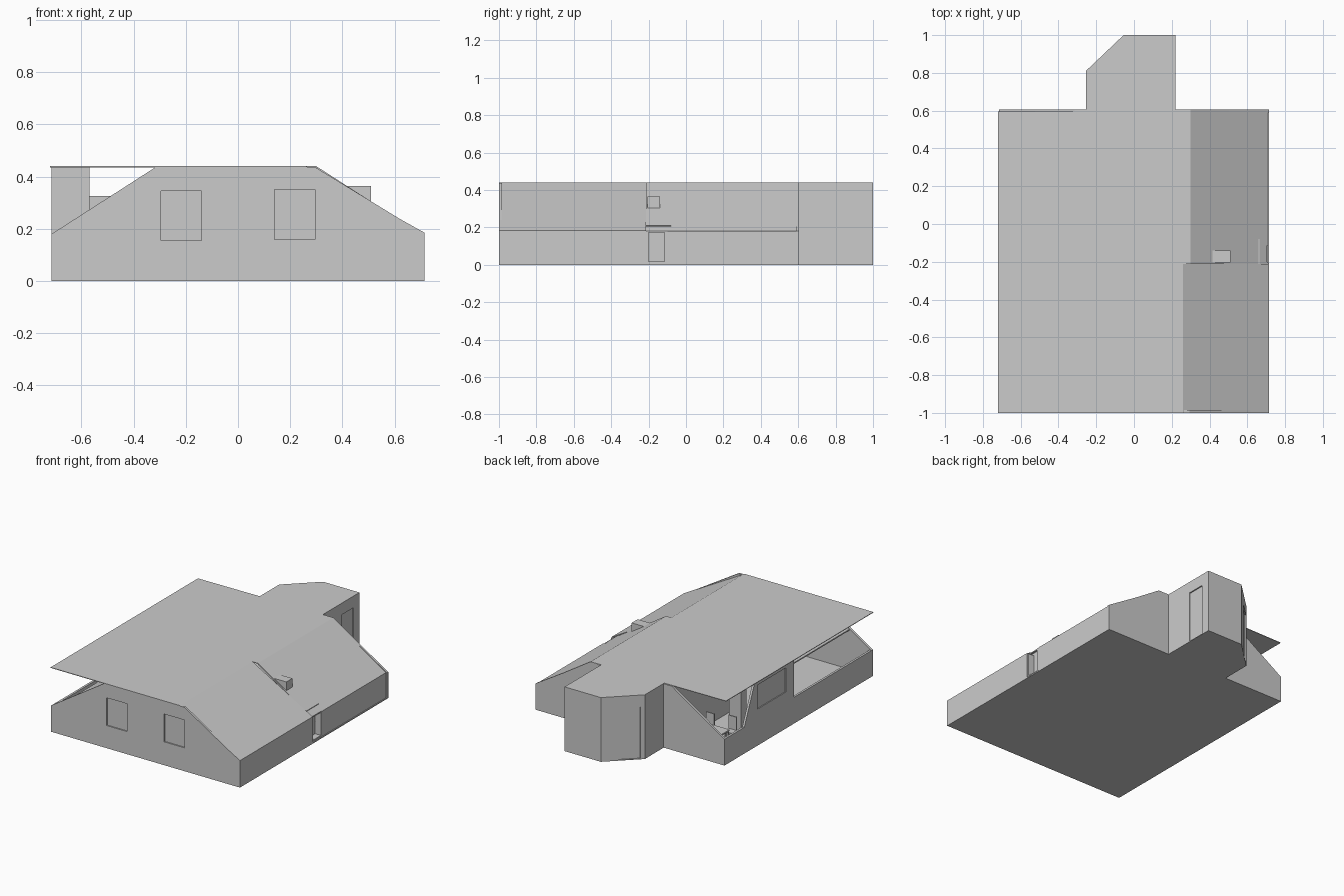
import bpy, bmesh, math
from mathutils import Vector

if "Cube" in bpy.data.objects:
    bpy.data.objects.remove(bpy.data.objects["Cube"], do_unlink=True)

grey = bpy.data.materials.new("plain_grey")
grey.use_nodes = True
grey.diffuse_color = (0.6, 0.6, 0.6, 1)
grey.node_tree.nodes["Principled BSDF"].inputs["Base Color"].default_value = (0.6, 0.6, 0.6, 1)


def prism(name, pts, axis, a, b):
    """Extrude a 2D outline along an axis; outline uses the other two axes in order."""
    def place(p, t):
        return {"x": (t, p[0], p[1]), "y": (p[0], t, p[1]), "z": (p[0], p[1], t)}[axis]
    bm = bmesh.new()
    face = bm.faces.new([bm.verts.new(place(p, a)) for p in pts])
    ext = bmesh.ops.extrude_face_region(bm, geom=[face])
    shift = Vector(place((0, 0), b - a))
    bmesh.ops.translate(bm, vec=shift, verts=[v for v in ext["geom"] if isinstance(v, bmesh.types.BMVert)])
    bmesh.ops.recalc_face_normals(bm, faces=bm.faces)
    mesh = bpy.data.meshes.new(name)
    bm.to_mesh(mesh)
    bm.free()
    mesh.materials.append(grey)
    ob = bpy.data.objects.new(name, mesh)
    bpy.context.collection.objects.link(ob)
    return ob


def box(name, x, y, z):
    return prism(name, [(x[0], y[0]), (x[1], y[0]), (x[1], y[1]), (x[0], y[1])], "z", *z)


def cut(ob, cutter):
    cutter.hide_render = True
    cutter.hide_viewport = True
    cutter.display_type = "WIRE"
    mod = ob.modifiers.new("recess", "BOOLEAN")
    mod.operation = "DIFFERENCE"
    mod.solver = "EXACT"
    mod.object = cutter


W, T, EAVE, TOP = 0.715, 0.015, 0.18, 0.44

# Ground slab
box("floor", (-W, W), (-1, 0.6), (0, 0.008))

# Gable walls
gable = [(-W, 0), (W, 0), (W, EAVE), (0.295, TOP - 0.003), (-0.315, TOP - 0.003), (-W, EAVE)]
front_wall = prism("front_wall", gable, "y", -1, -1 + T)
prism("back_wall", gable, "y", 0.605 - T, 0.605)

# Recessed front windows
for side, x0, x1, z0 in (("right", -0.295, -0.14, 0.155), ("left", 0.14, 0.295, 0.16)):
    cut(front_wall, box("front_window_cutter_" + side, (x0, x1), (-1.02, -0.992), (z0, z0 + 0.19)))

# Low side walls, with an entrance gap on one side
box("low_wall_right", (-W, -W + T), (-1, 0.6), (0, EAVE))
box("low_wall_left_front", (W - T, W), (-1, -0.21), (0, EAVE))
box("low_wall_left_back", (W - T, W - 0.005), (-0.10, 0.6), (0, EAVE))
box("entrance_door", (0.655, 0.665), (-0.23, -0.08), (0, 0.21))
for name, y in (("front", -0.21), ("back", -0.11)):
    box("entrance_jamb_" + name, (0.66, W - 0.006), (y - 0.005, y + 0.01), (0, EAVE))
box("entrance_step", (0.66, W - 0.006), (-0.21, -0.10), (0, 0.018))
box("door_handle", (0.665, 0.672), (-0.118, -0.11), (0.09, 0.10))

# Flat roof overhanging the open side
prism("flat_roof", [(-0.72, -1), (0.26, -1), (0.26, -0.213), (0.30, -0.213), (0.30, 0.605), (-0.72, 0.595)],
      "z", TOP - 0.004, TOP)


# Sloping roof panels
def slope(name, x0, z0, x1, z1, ya, yb, t=0.008):
    return prism(name, [(x0, z0), (x1, z1), (x1, z1 - t), (x0, z0 - t)], "y", ya, yb)


slope("sloped_roof_front", 0.26, TOP, W, EAVE + 0.005, -1, -0.213)
slope("sloped_roof_back", 0.30, TOP, 0.705, EAVE, -0.213, 0.605)
slope("sloped_roof_strip", -0.31, TOP - 0.006, -0.55, 0.283, -0.99, -0.14)

# Chimney
box("chimney", (0.41, 0.51), (-0.205, -0.14), (0.28, 0.365))

# Dormer wall and cheek on the open side
dormer = prism("dormer_wall", [(0.39, EAVE), (0.28, TOP - 0.004), (-0.15, TOP - 0.004), (-0.15, EAVE)],
               "x", -W, -W + T)
cut(dormer, prism("dormer_window_cutter", [(0.25, 0.25), (0.25, 0.415), (-0.06, 0.415), (-0.06, 0.25)],
                  "x", -0.75, -W + 0.006))
box("dormer_cheek", (-W, -0.57), (-0.15, -0.138), (0, TOP - 0.004))

# Rear extension with two recessed doors
plan = [(-0.255, 0.59), (-0.255, 0.81), (-0.055, 1), (0.22, 1), (0.22, 0.59)]
extension = prism("rear_extension", plan, "z", 0, TOP)
cut(extension, box("side_door_cutter", (0.212, 0.25), (0.81, 0.935), (0.005, 0.36)))
a, b = Vector((-0.055, 1)), Vector((-0.255, 0.81))
d = b - a
n = Vector((d.y, -d.x)).normalized()  # outward side of the angled wall
p, q = a + d * 0.4, a + d * 0.9
cut(extension, prism("angled_door_cutter", [p - n * 0.008, q - n * 0.008, q + n * 0.03, p + n * 0.03],
                     "z", 0.005, 0.36))


# Simple furniture seen through the open side
def table(name, x, y, w, l, h):
    box(name + "_top", (x - w, x + w), (y - l, y + l), (h - 0.01, h))
    for i, (sx, sy) in enumerate(((1, 1), (1, -1), (-1, 1), (-1, -1))):
        cx, cy = x + sx * (w - 0.008), y + sy * (l - 0.008)
        box(f"{name}_leg_{i}", (cx - 0.005, cx + 0.005), (cy - 0.005, cy + 0.005), (0, h - 0.01))


table("desk", -0.52, 0.46, 0.09, 0.06, 0.14)
for i, (x, y) in enumerate(((-0.42, 0.36), (-0.56, 0.32))):
    table(f"chair_{i}", x, y, 0.03, 0.03, 0.09)
    box(f"chair_back_{i}", (x - 0.03, x + 0.03), (y - 0.03, y - 0.022), (0.09, 0.18))
box("cabinet", (-0.57, -0.48), (0.16, 0.22), (0, 0.325))
box("inner_partition", (-0.30, -0.29), (-0.14, 0.59), (0, TOP - 0.004))
